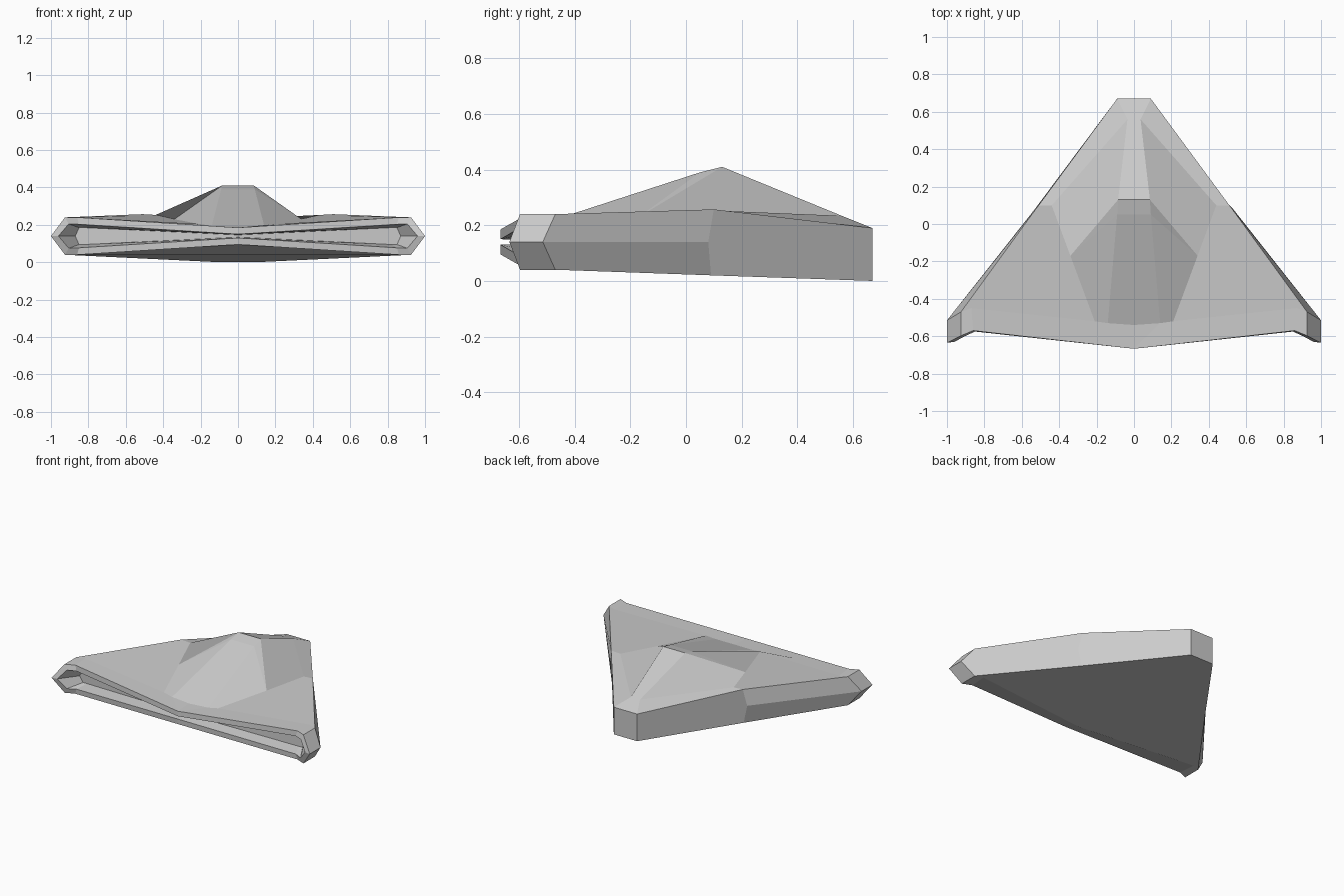
import bpy
import bmesh

cube = bpy.data.objects.get("Cube")
if cube:
    bpy.data.objects.remove(cube)

grey = bpy.data.materials.new("hull_grey")
grey.use_nodes = True
colour = (0.6, 0.6, 0.6, 1)
grey.diffuse_color = colour
grey.node_tree.nodes["Principled BSDF"].inputs["Base Color"].default_value = colour

MID = 0.14  # height of the sharp wing edge

# Construction points on the +x half
points = {
    "nose": (0.09, 0.67, 0.19), "nose_foot": (0.09, 0.67, 0),
    "ridge_front": (0.035, 0.56, 0.234), "peak": (0.085, 0.13, 0.41),
    "peak_back": (0.09, 0.05, 0.39), "valley": (0.44, 0.1, 0.253),
    "dome_side": (0.34, -0.17, 0.23), "dome_rear": (0.21, -0.52, 0.205),
    "dome_tail": (0.14, -0.53, 0.195), "tail": (0, -0.54, 0.19),
    "shoulder": (0.51, 0.1, 0.257), "shoulder_mid": (0.53, 0.08, MID),
    "shoulder_foot": (0.51, 0.09, 0.02),
    "wing": (0.925, -0.47, 0.24), "wing_in": (0.87, -0.45, 0.24),
    "tip_front": (1, -0.515, MID), "tip_rear": (1, -0.635, MID),
    "rim_tip": (0.925, -0.597, 0.24), "rim_bend": (0.86, -0.57, 0.24),
    "rim_mid": (0, -0.667, 0.185),
    "lip_end": (0.96, -0.63, MID), "lip_tip": (0.905, -0.6, 0.205),
    "lip_bend": (0.85, -0.575, 0.203), "lip_mid": (0, -0.667, 0.15),
    "slot_end": (0.87, -0.51, MID), "slot_tip": (0.85, -0.5, 0.185),
    "slot_bend": (0.82, -0.5, 0.185), "slot_mid": (0, -0.58, 0.146),
    "belly_tail": (0, -0.54, 0.04),
}

# Faces that cross the centre line; "-" marks the mirrored point
centre_faces = {
    "canopy": ["peak -peak -ridge_front -nose nose ridge_front",
               "peak peak_back -peak_back -peak",
               "peak_back dome_tail tail -dome_tail -peak_back"],
    "side_armour": ["nose -nose -nose_foot nose_foot"],
    "belly": ["nose_foot shoulder_foot _wing _wing_in belly_tail "
              "-_wing_in -_wing -shoulder_foot -nose_foot"],
}

# Faces repeated on both halves; "_" marks a point reflected below the wing edge
half_faces = {
    "canopy": ["peak dome_side peak_back",
               "peak_back dome_side dome_rear dome_tail"],
    "wing_deck": ["nose shoulder valley ridge_front",
                  "valley shoulder wing wing_in",
                  "valley wing_in dome_rear dome_side",
                  "wing_in wing rim_tip rim_bend",
                  "wing_in rim_bend rim_mid dome_tail dome_rear",
                  "dome_tail rim_mid tail"],
    "side_armour": ["wing rim_tip tip_rear tip_front",
                    "shoulder wing tip_front shoulder_mid",
                    "_wing _rim_tip tip_rear tip_front",
                    "shoulder_foot _wing tip_front shoulder_mid",
                    "nose shoulder shoulder_mid shoulder_foot nose_foot"],
    "belly": ["_wing_in _wing _rim_tip _rim_bend",
              "_wing_in _rim_bend _rim_mid belly_tail"],
    "rear_rim": [], "engine_slot": [],
}

# Rear rim and recessed engine slot: bridge matching rings
rings = [["rim_mid", "rim_bend", "rim_tip", "tip_rear"],
         ["lip_mid", "lip_bend", "lip_tip", "lip_end"],
         ["slot_mid", "slot_bend", "slot_tip", "slot_end"]]


def low(name):
    return name if points[name][2] == MID else "_" + name


for part, outer, inner in (("rear_rim", rings[0], rings[1]),
                           ("engine_slot", rings[1], rings[2])):
    for i in range(len(outer) - 1):
        quad = [outer[i], outer[i + 1], inner[i + 1], inner[i]]
        half_faces[part] += [" ".join(quad), " ".join(map(low, quad))]
half_faces["engine_slot"].append(
    " ".join(rings[2] + [low(n) for n in reversed(rings[2][:-1])]))

parts = list(half_faces)
bm = bmesh.new()
part_layer = bm.faces.layers.int.new("part")
verts = {}


def vert(token, side):
    if token.startswith("-"):
        side, token = -side, token[1:]
    x, y, z = points[token.lstrip("_")]
    if token.startswith("_"):
        z = 2 * MID - z
    key = (x * side + 0.0, y, z)
    if key not in verts:
        verts[key] = bm.verts.new(key)
    return verts[key]


def add_face(part, text, side=1):
    face = bm.faces.new([vert(t, side) for t in text.split()])
    face[part_layer] = parts.index(part)


for part, faces in centre_faces.items():
    for text in faces:
        add_face(part, text)
for part, faces in half_faces.items():
    for text in faces:
        for side in (1, -1):
            add_face(part, text, side)

# Dome flanks, folded along a different diagonal on each side
add_face("canopy", "ridge_front valley dome_side peak")
add_face("canopy", "peak dome_side valley ridge_front", -1)

bmesh.ops.recalc_face_normals(bm, faces=bm.faces[:])

# Split the closed shell into named parts
for index, part in enumerate(parts):
    piece = bm.copy()
    layer = piece.faces.layers.int["part"]
    others = [f for f in piece.faces if f[layer] != index]
    bmesh.ops.delete(piece, geom=others, context="FACES")
    piece.faces.layers.int.remove(layer)
    mesh = bpy.data.meshes.new(part)
    piece.to_mesh(mesh)
    piece.free()
    mesh.materials.append(grey)
    bpy.context.collection.objects.link(bpy.data.objects.new(part, mesh))
bm.free()
